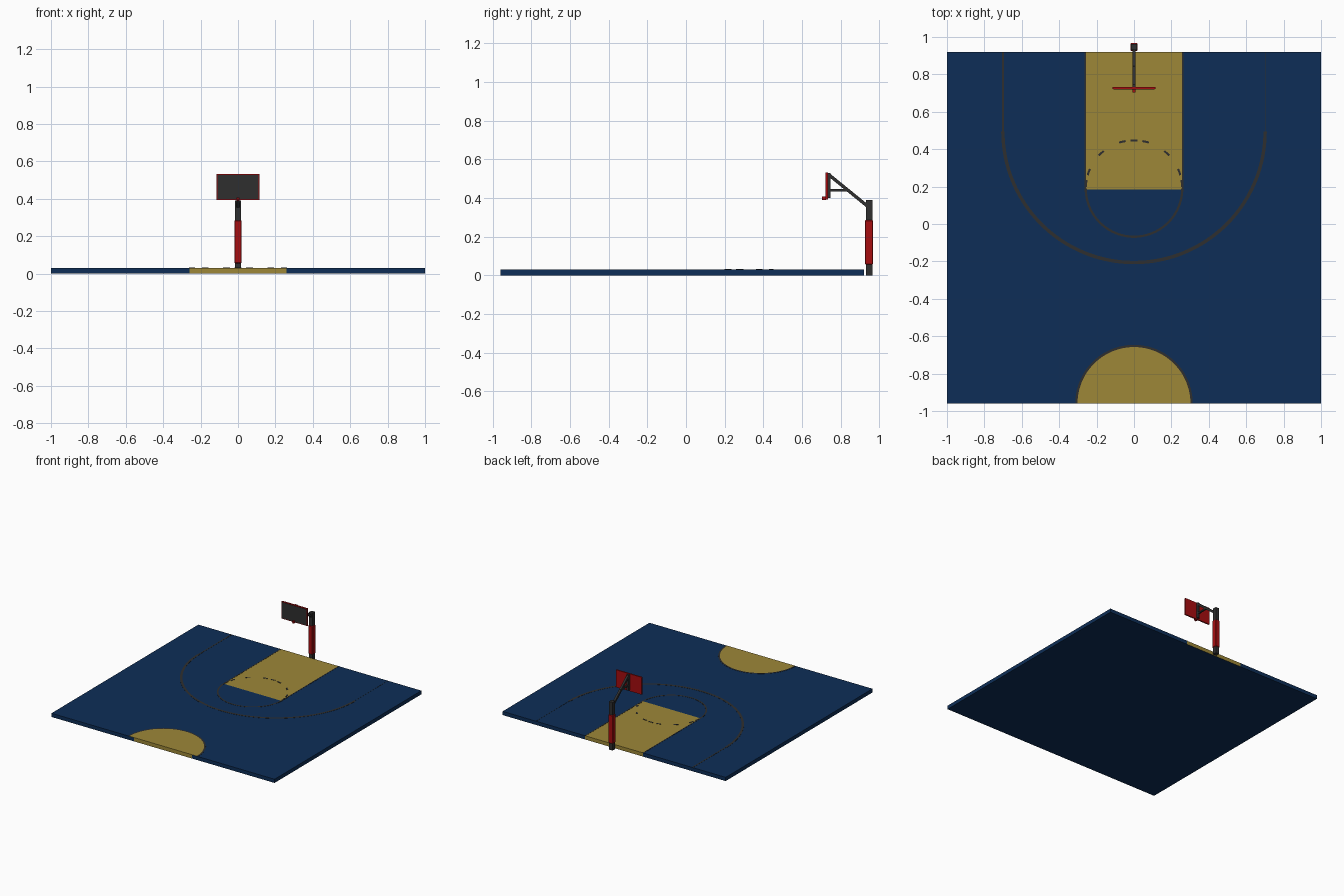
import bpy, bmesh
from math import radians, cos, sin
from mathutils import Vector

cube = bpy.data.objects.get("Cube")
if cube:
    bpy.data.objects.remove(cube, do_unlink=True)


def material(name, rgb):
    m = bpy.data.materials.new(name)
    m.use_nodes = True
    m.diffuse_color = (*rgb, 1)
    m.node_tree.nodes["Principled BSDF"].inputs["Base Color"].default_value = (*rgb, 1)
    return m


BLUE = material("navy blue", (0.004, 0.027, 0.095))
GOLD = material("gold", (0.34, 0.245, 0.039))
DARK = material("charcoal", (0.028, 0.028, 0.028))
RED = material("deep red", (0.38, 0.004, 0.005))

TOP = 0.03            # court surface height
FRONT, BACK = -0.96, 0.92
KEY = 0.26            # half width of the key
KEY_Y = 0.185         # free throw line
LIFT = 0.001          # thickness of painted plates


def finish(bm, name, *mats):
    bmesh.ops.recalc_face_normals(bm, faces=bm.faces)
    mesh = bpy.data.meshes.new(name)
    bm.to_mesh(mesh)
    bm.free()
    for m in mats:
        mesh.materials.append(m)
    ob = bpy.data.objects.new(name, mesh)
    bpy.context.collection.objects.link(ob)
    return ob


def box_bmesh(lo, hi):
    bm = bmesh.new()
    bmesh.ops.create_cube(bm, size=1)
    lo, hi = Vector(lo), Vector(hi)
    for v in bm.verts:
        v.co = (lo + hi) / 2 + v.co * (hi - lo)
    return bm


def box(name, lo, hi, mat, bevel=0):
    ob = finish(box_bmesh(lo, hi), name, mat)
    if bevel:
        mod = ob.modifiers.new("bevel", "BEVEL")
        mod.width = bevel
        mod.segments = 1
    return ob


def beam(name, a, b, width, mat):
    """Square bar between two points lying in the x = 0 plane."""
    a, b = Vector(a), Vector(b)
    half = width / 2
    ob = box(name, (-half, -half, 0), (half, half, (b - a).length), mat)
    ob.location = a
    ob.rotation_euler = (b - a).to_track_quat('Z', 'Y').to_euler()
    return ob


def plate(name, outline, mat, height=LIFT):
    """Thin painted plate on the court."""
    bm = bmesh.new()
    face = bm.faces.new([bm.verts.new((x, y, TOP)) for x, y in outline])
    up = bmesh.ops.extrude_face_region(bm, geom=[face])["geom"]
    verts = [g for g in up if isinstance(g, bmesh.types.BMVert)]
    bmesh.ops.translate(bm, verts=verts, vec=(0, 0, height))
    return finish(bm, name, mat)


def arc(cy, r, start, end, steps=32):
    angles = [radians(start + (end - start) * i / steps) for i in range(steps + 1)]
    return [(r * cos(a), cy + r * sin(a)) for a in angles]


def arc_line(name, cy, r_in, r_out, start, end, steps=48, height=LIFT):
    outline = arc(cy, r_out, start, end, steps) + arc(cy, r_in, end, start, steps)
    return plate(name, outline, DARK, height)


# Court slab, cut so the key and the matching edge strips are gold
bm = box_bmesh((-1, FRONT, 0), (1, BACK, TOP))
for co, no in (((-KEY, 0, 0), (1, 0, 0)), ((KEY, 0, 0), (1, 0, 0)),
               ((0, KEY_Y, 0), (0, 1, 0))):
    bmesh.ops.bisect_plane(bm, geom=bm.verts[:] + bm.edges[:] + bm.faces[:],
                           plane_co=co, plane_no=no)
bm.normal_update()
for f in bm.faces:
    c = f.calc_center_median()
    on_key = f.normal.z > 0.5 and c.y > KEY_Y
    on_end = abs(f.normal.y) > 0.5
    f.material_index = int(abs(c.x) < KEY and (on_key or on_end))
finish(bm, "court_slab", BLUE, GOLD)

# Centre circle half
plate("centre_circle", arc(FRONT, 0.302, 0, 180, 48), GOLD)
arc_line("centre_circle_line", FRONT, 0.302, 0.314, 0, 180)

# Three point line
arc_line("three_point_arc", 0.495, 0.692, 0.71, 180, 360, 64)
for side, label in ((1, "left"), (-1, "right")):
    x = side * 0.701
    w = 0.005 if side < 0 else 0.001
    plate(f"three_point_side_{label}",
          [(x - w, 0.495), (x + w, 0.495), (x + w, BACK), (x - w, BACK)], DARK)
    # Key side lines
    x = side * KEY
    plate(f"key_side_line_{label}",
          [(x - .004, KEY_Y), (x + .004, KEY_Y), (x + .004, BACK), (x - .004, BACK)], DARK)

# Free throw circle: solid outer half, dashed inner half
arc_line("free_throw_arc", 0.19, 0.252, 0.264, 180, 360)
for i, angle in enumerate((6, 20, 47, 76, 90, 104, 133, 160, 174)):
    arc_line(f"free_throw_dash_{i}", 0.19, 0.252, 0.263, angle - 4, angle + 4, 4,
             LIFT * 1.5)

# Post with its padding
box("post", (-0.016, 0.93, 0), (0.016, 0.963, 0.39), DARK)
box("post_padding", (-0.02, 0.925, 0.055), (0.02, 0.967, 0.285), RED, 0.004)

# Support arms
beam("main_arm", (0, 0.945, 0.352), (0, 0.738, 0.52), 0.017, DARK)
beam("brace_arm", (0, 0.738, 0.44), (0, 0.845, 0.44), 0.012, DARK)
box("board_bracket", (-0.009, 0.732, 0.4), (0.009, 0.747, 0.528), DARK)

# Backboard: red panel with a dark front face
box("backboard", (-0.115, 0.722, 0.392), (0.115, 0.733, 0.532), RED)
box("backboard_face", (-0.11, 0.72, 0.398), (0.11, 0.7225, 0.526), DARK)

# Small rim mount under the board
box("rim_mount", (-0.008, 0.704, 0.398), (0.008, 0.73, 0.407), RED)
box("rim_hook", (-0.008, 0.704, 0.388), (0.008, 0.724, 0.398), RED, 0.002)
